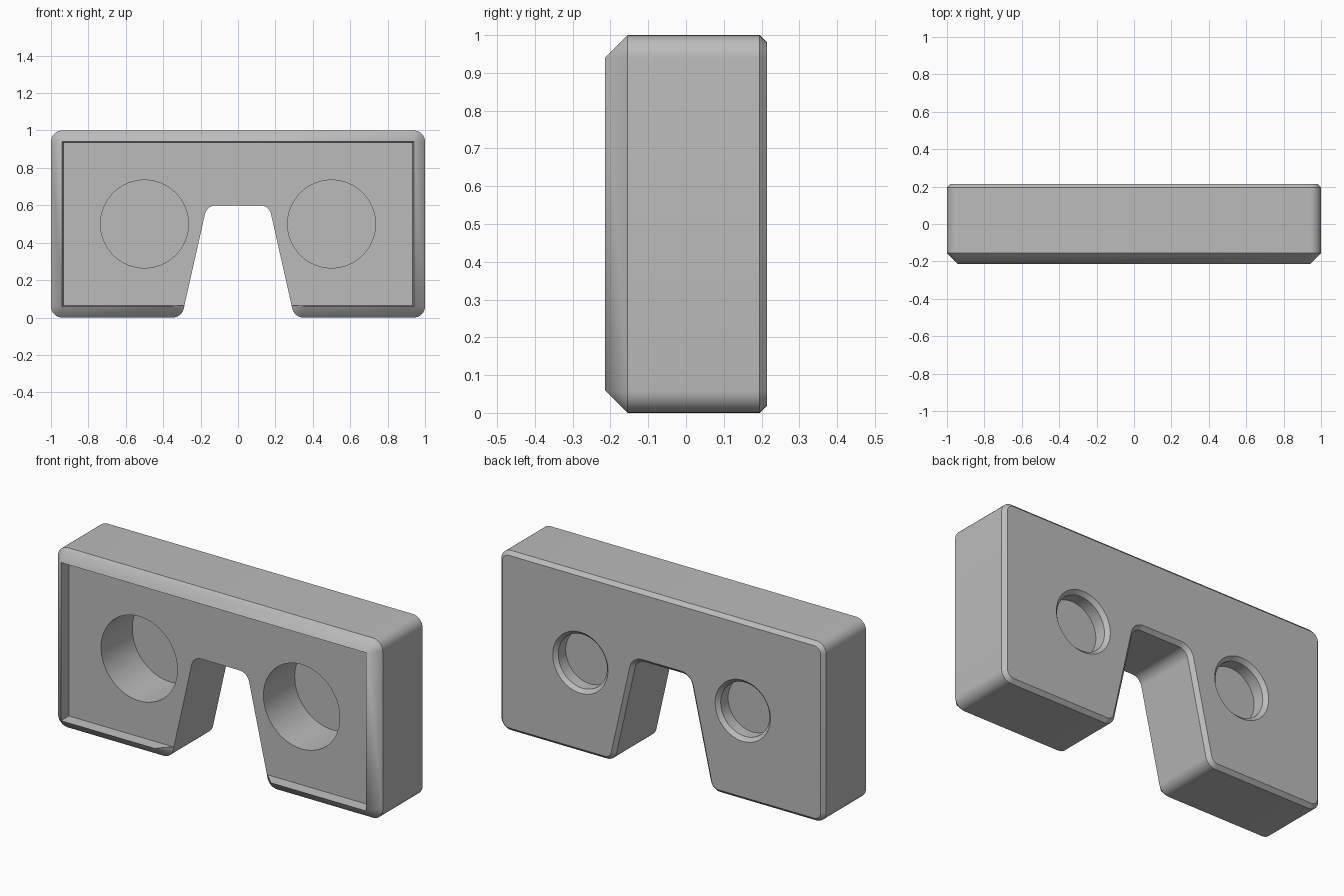
import bpy, bmesh, math
from mathutils import Vector

cube = bpy.data.objects.get("Cube")
if cube:
    bpy.data.objects.remove(cube, do_unlink=True)

FRONT, FLOOR, CHAMFER, BACK = -0.215, -0.155, 0.195, 0.215
RADIUS, SEGS = 0.06, 8

grey = bpy.data.materials.new("plain grey")
grey.use_nodes = True
colour = (0.5, 0.5, 0.5, 1)
grey.diffuse_color = colour
grey.node_tree.nodes["Principled BSDF"].inputs["Base Color"].default_value = colour


def loft(name, rings, closed_path=True, caps=False):
    """Skin a list of equal point rings into an object."""
    bm = bmesh.new()
    loops = [[bm.verts.new(p) for p in ring] for ring in rings]
    n = len(loops[0])
    pairs = list(zip(loops, loops[1:]))
    for a, b in pairs:
        for i in range(n if closed_path else n - 1):
            j = (i + 1) % n
            bm.faces.new((a[i], a[j], b[j], b[i]))
    if caps:
        bm.faces.new(loops[0])
        bm.faces.new(loops[-1])
    bmesh.ops.remove_doubles(bm, verts=bm.verts, dist=1e-5)
    bmesh.ops.recalc_face_normals(bm, faces=bm.faces)
    mesh = bpy.data.meshes.new(name)
    bm.to_mesh(mesh)
    bm.free()
    mesh.materials.append(grey)
    obj = bpy.data.objects.new(name, mesh)
    bpy.context.collection.objects.link(obj)
    return obj


def rounded(corners, inset=0):
    """Offset a counter-clockwise polygon inward and fillet its corners."""
    pts = [Vector(c) for c in corners]
    out = []
    for i, p in enumerate(pts):
        d1 = (p - pts[i - 1]).normalized()
        d2 = (pts[(i + 1) % len(pts)] - p).normalized()
        n1, n2 = Vector((-d1.y, d1.x)), Vector((-d2.y, d2.x))
        side = 1 if d1.cross(d2) > 0 else -1
        centre = p + (n1 + n2) * side * RADIUS / (1 + n1.dot(n2))
        r = RADIUS - side * inset
        for k in range(SEGS + 1):
            a = n1.angle(n2) * k / SEGS * side
            c, s = math.cos(a), math.sin(a)
            n = Vector((n1.x * c - n1.y * s, n1.x * s + n1.y * c))
            out.append(centre - n * side * r)
    return out


def clamp(v, low, high):
    return max(low, min(high, v))


# Notched outline, counter-clockwise from the right foot of the notch
corners = [(0.301, 0), (1, 0), (1, 1), (-1, 1), (-1, 0), (-0.301, 0),
           (-0.166, 0.6), (0.166, 0.6)]
outline = rounded(corners)
back_outline = rounded(corners, BACK - CHAMFER)

# Body with a small bevel around the back
body = loft("headset_body",
            [[(p.x, y, p.y) for p in line] for line, y in
             ((outline, FLOOR), (outline, CHAMFER), (back_outline, BACK))],
            caps=True)

# Raised front rim, open along the notch
path = [Vector((0.286, 0.065))] + outline[:6 * (SEGS + 1)] + [Vector((-0.286, 0.065))]
outer, ridge, inner = [], [], []
for p in path:
    sign = 1 if p.x > 0 else -1
    outer.append((p.x, FLOOR, p.y))
    ridge.append((sign * clamp(abs(p.x), 0.351, 0.94), FRONT, clamp(p.y, 0.06, 0.94)))
    inner.append((sign * min(abs(p.x), 0.932), FLOOR, clamp(p.y, 0.065, 0.935)))
rim = loft("front_rim", [outer, ridge, inner, outer], closed_path=False)


# Eye sockets: wide in front, narrow and bevelled behind
def socket_cutter(name, x, profile):
    rings = []
    for r, y in profile:
        angles = [2 * math.pi * k / 64 for k in range(64)]
        rings.append([(x + r * math.cos(a), y, 0.5 + r * math.sin(a)) for a in angles])
    obj = loft(name, rings, caps=True)
    obj.hide_render = True
    return obj


front_profile = [(0.235, -0.3), (0.235, 0.12)]
back_profile = [(0.15, 0.13), (0.15, CHAMFER), (0.18, BACK + 0.01)]
bpy.context.view_layer.objects.active = body
for x in (-0.5, 0.5):
    for profile in (front_profile, back_profile):
        cutter = socket_cutter("socket_cutter", x, profile)
        mod = body.modifiers.new("socket", "BOOLEAN")
        mod.operation = "DIFFERENCE"
        mod.solver = "EXACT"
        mod.object = cutter
        bpy.ops.object.modifier_apply(modifier=mod.name)
        bpy.data.objects.remove(cutter, do_unlink=True)

# Smooth fillets and sockets, crisp bevels
for obj in (body, rim):
    bpy.ops.object.select_all(action="DESELECT")
    obj.select_set(True)
    bpy.context.view_layer.objects.active = obj
    bpy.ops.object.shade_smooth_by_angle(angle=math.radians(30))
